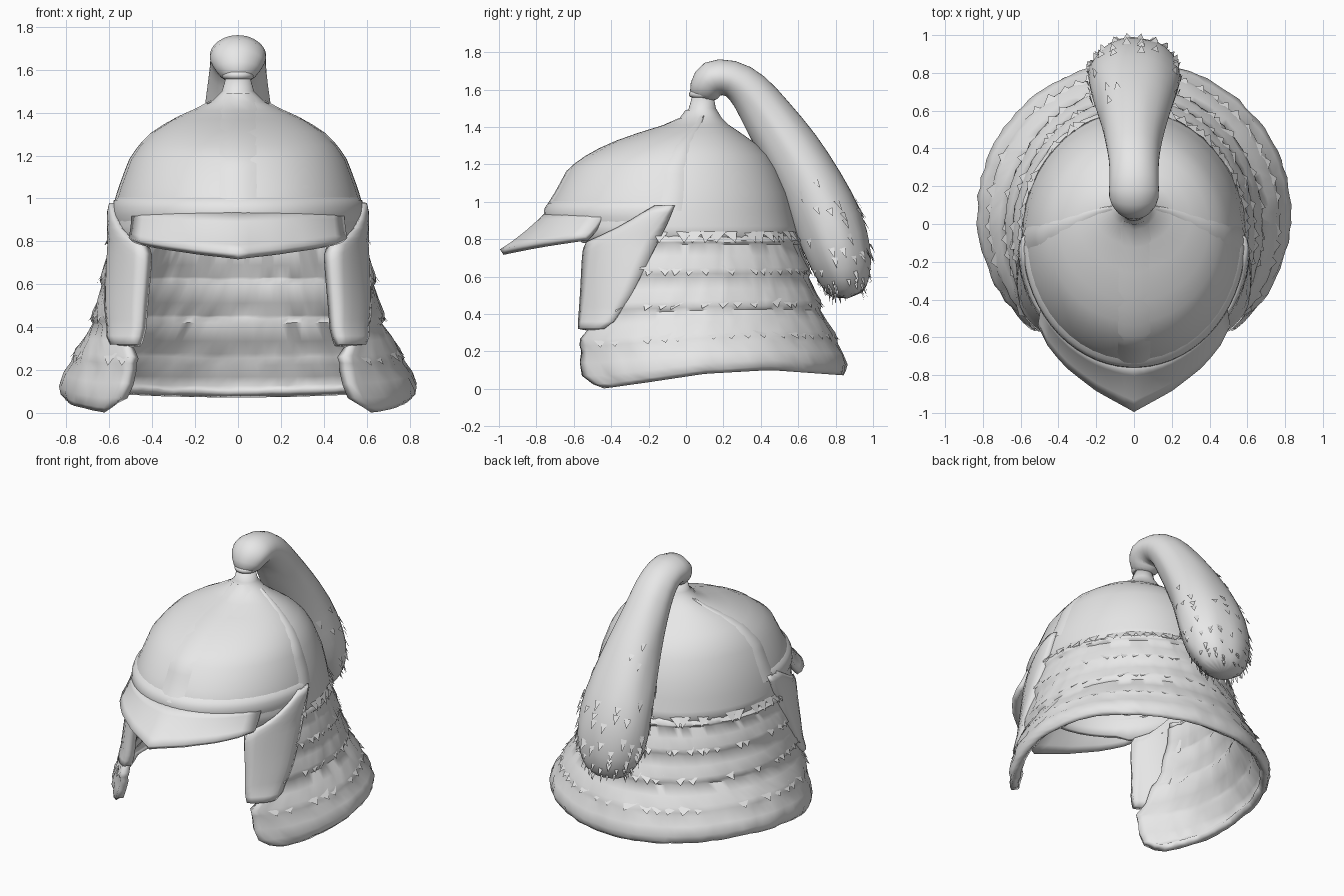
import bpy, bmesh, math, random
from mathutils import Vector

random.seed(4)
cube = bpy.data.objects.get("Cube")
if cube:
    bpy.data.objects.remove(cube)

grey = bpy.data.materials.new("plain_grey")
grey.use_nodes = True
grey.diffuse_color = (0.8, 0.8, 0.8, 1)
grey.node_tree.nodes["Principled BSDF"].inputs["Base Color"].default_value = (0.8, 0.8, 0.8, 1)

# Helmet cross-sections: height, half width, front y, back y
RINGS = [(0, .825, -.74, .855), (.1, .82, -.74, .85), (.2, .775, -.75, .81),
         (.4, .68, -.75, .725), (.6, .635, -.75, .66), (.8, .595, -.75, .605),
         (.95, .58, -.755, .57), (1.05, .55, -.69, .545), (1.18, .502, -.62, .487),
         (1.25, .455, -.52, .44), (1.31, .395, -.41, .375), (1.37, .3, -.24, .29),
         (1.41, .21, -.11, .23), (1.45, .125, -.02, .19), (1.5, .075, .015, .16),
         (1.57, .055, .035, .145)]


def lerp(table, x):
    """Interpolate the columns of a table by its first column."""
    x = min(max(x, table[0][0]), table[-1][0])
    for p, q in zip(table, table[1:]):
        if x <= q[0]:
            f = (x - p[0]) / (q[0] - p[0])
            return [u + (v - u) * f for u, v in zip(p, q)][1:]


def surf(t, z, off=0.0):
    """Point on the helmet surface; t = 0 is the back, pi the front."""
    a, front, back = lerp(RINGS, z)
    return Vector(((a + off) * math.sin(t),
                   (front + back) / 2 + ((back - front) / 2 + off) * math.cos(t), z))


def angle_at(y, z):
    a, front, back = lerp(RINGS, z)
    c = (y - (front + back) / 2) / ((back - front) / 2)
    return math.acos(max(-1, min(1, c)))


def finish(name, bm, angle=40):
    mesh = bpy.data.meshes.new(name)
    bm.to_mesh(mesh)
    bm.free()
    mesh.materials.append(grey)
    obj = bpy.data.objects.new(name, mesh)
    bpy.context.collection.objects.link(obj)
    bpy.ops.object.select_all(action='DESELECT')
    obj.select_set(True)
    bpy.context.view_layer.objects.active = obj
    bpy.ops.object.shade_smooth_by_angle(angle=math.radians(angle))
    return obj


def sheet(name, rows, thick=0.0, closed=False, caps=False, angle=40):
    """Skin rows of points; optionally thicken inward."""
    bm = bmesh.new()
    grid = [[bm.verts.new(p) for p in row] for row in rows]
    n = len(grid[0])
    for r, s in zip(grid, grid[1:]):
        for i in range(n if closed else n - 1):
            j = (i + 1) % n
            bm.faces.new((r[i], r[j], s[j], s[i]))
    if caps:
        bm.faces.new(grid[0])
        bm.faces.new(grid[-1])
        bmesh.ops.recalc_face_normals(bm, faces=bm.faces[:])
    else:
        bm.normal_update()
        hub = Vector((0, 0, .3))
        if sum(f.normal.dot(f.calc_center_median() - hub) for f in bm.faces) < 0:
            bmesh.ops.reverse_faces(bm, faces=bm.faces[:])
    obj = finish(name, bm, angle)
    if thick:
        mod = obj.modifiers.new("thickness", 'SOLIDIFY')
        mod.thickness = thick
        mod.offset = -1
    return obj


def spread(a, b, n):
    return [a + (b - a) * i / (n - 1) for i in range(n)]


# Domed crown with a tapering neck on top
rows = []
for i, z in enumerate([.78, .87] + [r[0] for r in RINGS[6:]]):
    row = [surf(t, z) for t in spread(0, 2 * math.pi, 49)[:-1]]
    if i == 0:
        for p in row:
            p.z += .03 if p.y < -.6 else 0
    rows.append(row)
sheet("crown", rows, .03, closed=True)

# Low front panel, side ribs and brow band, all blending into the crown
rows = []
for z in spread(.96, 1.49, 14):
    half = math.asin(min(.9, .1 / lerp(RINGS, z)[0]))
    rows.append([surf(t, z, off) for t, off in
                 zip(spread(math.pi - half, math.pi + half, 5), (-.004, .009, .011, .009, -.004))])
sheet("front_panel", rows)
for side, label in ((1, "left"), (-1, "right")):
    sheet(label + "_rib", [[surf(side * t, z, off) for t, off in
                            zip(spread(1.45, 1.67, 5), (-.004, .006, .008, .006, -.004))]
                           for z in spread(.95, 1.46, 14)])
edge = angle_at(-.12, .95)
sheet("brow_band", [[surf(t, z, off) for t in spread(edge, 2 * math.pi - edge, 32)]
                    for z, off in ((.88, -.005), (.92, .008), (.96, .01), (.99, .012), (1.01, -.005))])

# Pointed visor
OUTER = [(0, -.995, .745), (.2, -.885, .765), (.35, -.77, .785), (.45, -.66, .8), (.51, -.54, .815)]
rows = []
for f in (0, .2, .45, .75, 1):
    row = []
    for x in spread(-.51, .51, 21):
        y, z = lerp(OUTER, abs(x))
        inner = surf(math.pi - math.asin(x / .6), .94)
        p = inner.lerp(Vector((x, y, z)), f)
        p.z -= .05 * f * (1 - f)
        row.append(p)
    rows.append(row)
sheet("visor", rows, .035)

# Flared neck guard in soft, lumpy tiers, open at the front
TIERS = [.22, .41, .6, .78]
FRONT = [(0, -.45), (.04, -.53), (.1, -.56), (.27, -.56), (.34, -.5), (.5, -.4), (.8, -.28)]
BOTTOM = [(-.45, 0), (-.2, .035), (.1, .08), (.45, .1), (.87, .07)]


def guard_row(z, off, n=81):
    limit = angle_at(lerp(FRONT, z)[0], z)
    row = []
    for t in spread(-limit, limit, n):
        p = surf(t, z, off + random.uniform(-.006, .006))
        p.z += lerp(BOTTOM, p.y)[0] * max(0, 1 - z / .8) ** 2
        row.append(p)
    return row


rows = [guard_row(z, off) for z, off in ((0, -.015), (.025, .0), (.07, .01), (.14, .008), (.2, -.002))]
for low, high in zip(TIERS, TIERS[1:] + [.83]):
    rows += [guard_row(low + (high - low) * f, off)
             for f, off in ((.06, .008), (.25, .012), (.6, .002), (.95, -.006))]
sheet("neck_guard", rows, .05, angle=60)

# Ragged scale tips along each tier
bm = bmesh.new()
for z in TIERS:
    tips, bases = guard_row(z, .025, 121), guard_row(z + .06, .002, 121)
    for i in range(2, 118, 3):
        if random.random() < .8:
            tip = tips[i + random.choice((-1, 0, 1))]
            bm.faces.new([bm.verts.new(p) for p in (bases[i - 2], tip, bases[i + 2])])
finish("scale_tips", bm)

# Cheek flaps hanging from the temples
FLAP = [(.32, -.57, -.43), (.36, -.57, -.38), (.5, -.56, -.29), (.7, -.55, -.19),
        (.78, -.54, -.15), (.82, -.45, -.13), (.88, -.33, -.1), (.98, -.17, -.06)]
for side, label in ((1, "left"), (-1, "right")):
    rows = []
    for z in spread(.32, .98, 18):
        front, back = lerp(FLAP, z)
        rows.append([surf(side * t, z, off) for t, off in
                     zip(spread(angle_at(front, z), angle_at(back, z), 7),
                         (.01, .024, .028, .03, .03, .026, .012))])
    sheet(label + "_cheek_flap", rows, .06)

# Collar under the plume
bpy.ops.mesh.primitive_torus_add(location=(0, .09, 1.575), major_radius=.055, minor_radius=.02,
                                 major_segments=24, minor_segments=8)
collar = bpy.context.object
collar.name = "plume_collar"
collar.data.materials.append(grey)
bpy.ops.object.shade_smooth_by_angle(angle=math.radians(60))

# Hanging plume: y, z, thickness, half width
PLUME = [(.09, 1.54, .065, .06), (.1, 1.6, .09, .105), (.13, 1.665, .11, .135), (.24, 1.67, .1, .125),
         (.34, 1.6, .115, .13), (.44, 1.46, .135, .145), (.56, 1.28, .155, .175), (.68, 1.08, .17, .21),
         (.77, .88, .19, .245), (.825, .7, .17, .235), (.85, .58, .14, .19), (.865, .48, .08, .1)]
rows, tangents = [], []
for i, (y, z, r, w) in enumerate(PLUME):
    a, b = PLUME[max(i - 1, 0)], PLUME[min(i + 1, len(PLUME) - 1)]
    along = Vector((0, b[0] - a[0], b[1] - a[1])).normalized()
    across = Vector((0, -along.z, along.y))
    jitter = .06 if i > 4 else .02
    row = []
    for k in range(20):
        t, s = k * math.pi / 10, 1.03 + random.uniform(-jitter, jitter)
        row.append(Vector((0, y, z)) + (Vector((w * math.cos(t), 0, 0)) + across * r * math.sin(t)) * s)
    rows.append(row)
    tangents.append(along)
plume = sheet("plume", rows, closed=True, caps=True, angle=80)
plume.modifiers.new("smooth", 'SUBSURF').levels = 1
plume.modifiers["smooth"].render_levels = 1

# Loose hair tufts lying along the plume, denser towards its end
bm = bmesh.new()
for i in range(6, len(PLUME) - 1):
    centre = Vector((0, PLUME[i][0], PLUME[i][1]))
    for _ in range(6 + 14 * (i - 6)):
        k, f = random.randrange(20), random.random()
        p = rows[i][k].lerp(rows[i + 1][k], f)
        q = rows[i][(k + 1) % 20].lerp(rows[i + 1][(k + 1) % 20], f)
        p, q = p.lerp(q, .2), q.lerp(p, .2)
        tip = (p + q) / 2 + (p - centre).normalized() * .015 + tangents[i] * random.uniform(.01, .03)
        back = tangents[i] * random.uniform(.02, .04)
        bm.faces.new([bm.verts.new(v) for v in (p - back, tip, q - back)])
finish("hair_tufts", bm)
